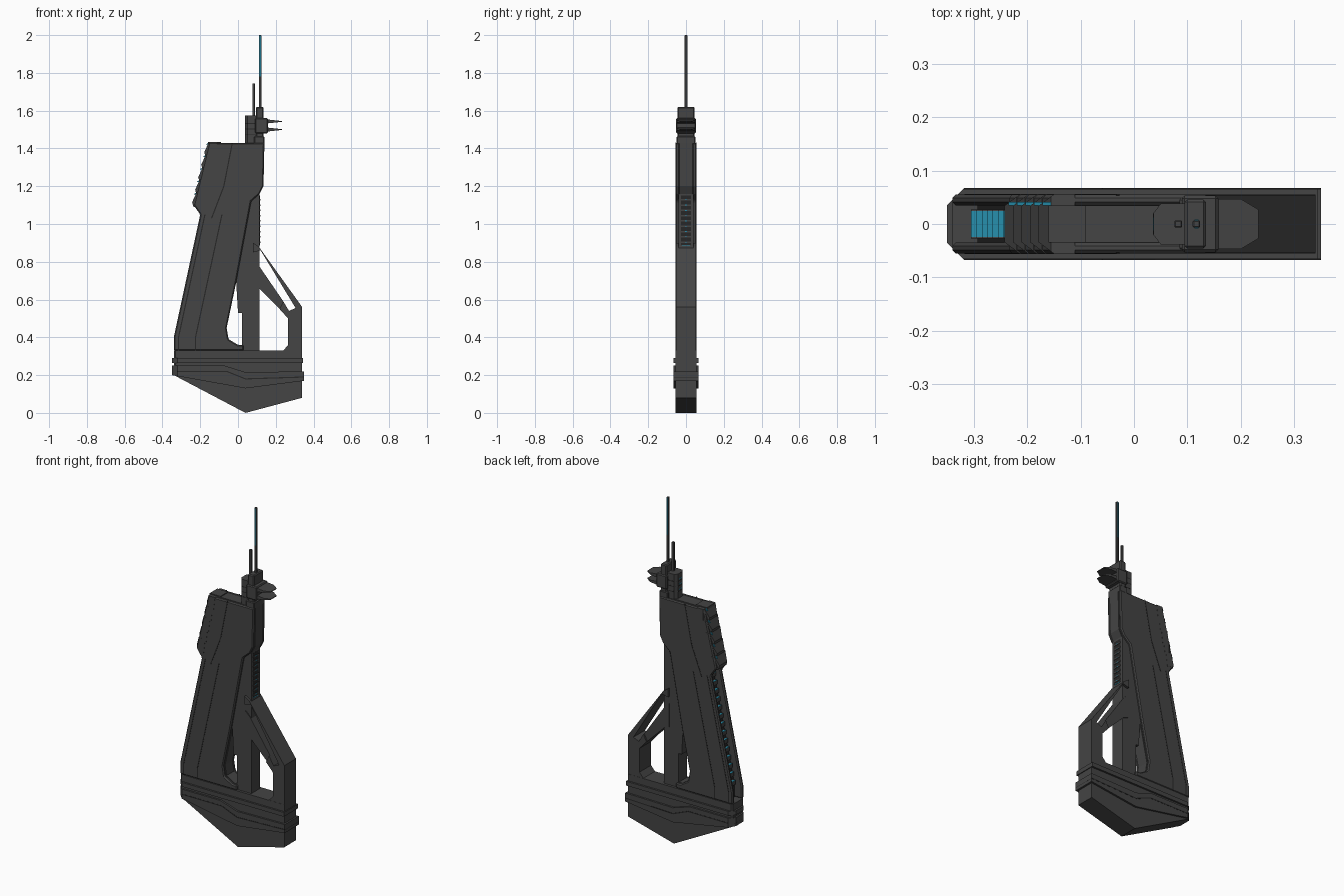
import bpy, bmesh
from mathutils import Vector

cube = bpy.data.objects.get("Cube")
if cube:
    bpy.data.objects.remove(cube, do_unlink=True)


def material(name, red, green, blue):
    mat = bpy.data.materials.new(name)
    mat.use_nodes = True
    colour = (red, green, blue, 1)
    mat.diffuse_color = colour
    mat.node_tree.nodes["Principled BSDF"].inputs["Base Color"].default_value = colour
    return mat


CHARCOAL = material("charcoal", .058, .058, .058)
DARK = material("dark seam", .02, .02, .02)
CYAN = material("cyan glow", .02, .28, .42)

# Shared dimensions: half depths, base seat, top face and right side
HALF, BAND, CHANNEL = .055, .066, .035
SEAT, TOP, RIGHT = .33, 1.43, .34
SIDES = (("left", 1), ("right", -1))


def prism(name, outline, near, far, mat=CHARCOAL, cuts=(), bevel=0):
    """Extrude an x-z outline from y = near to y = far, then trim it with planes."""
    bm = bmesh.new()
    face = bm.faces.new([bm.verts.new((x, near, z)) for x, z in outline])
    extruded = bmesh.ops.extrude_face_region(bm, geom=[face])["geom"]
    moved = [part for part in extruded if isinstance(part, bmesh.types.BMVert)]
    bmesh.ops.translate(bm, vec=(0, far - near, 0), verts=moved)
    bmesh.ops.recalc_face_normals(bm, faces=bm.faces)
    for point, normal in cuts:
        cut = bmesh.ops.bisect_plane(bm, geom=bm.verts[:] + bm.edges[:] + bm.faces[:],
                                     plane_co=point, plane_no=normal, clear_outer=True)
        rim = [part for part in cut["geom_cut"] if isinstance(part, bmesh.types.BMEdge)]
        bmesh.ops.edgeloop_fill(bm, edges=rim)
    bmesh.ops.recalc_face_normals(bm, faces=bm.faces)
    mesh = bpy.data.meshes.new(name)
    bm.to_mesh(mesh)
    bm.free()
    mesh.materials.append(mat)
    part = bpy.data.objects.new(name, mesh)
    bpy.context.collection.objects.link(part)
    if bevel:
        modifier = part.modifiers.new("edge", "BEVEL")
        modifier.width, modifier.segments = bevel, 1


def slab(name, outline, half, **options):
    prism(name, outline, -half, half, **options)


def box(name, left, right, bottom, top, half, **options):
    slab(name, [(left, bottom), (right, bottom), (right, top), (left, top)], half, **options)


def trim(x, half, slope):
    """Matching planes that cut off the two corners on either side of y = 0."""
    return [(Vector((x, side * half, 0)), Vector((slope, side, 0)).normalized())
            for name, side in SIDES]


def ribbon(path, width=.006):
    """Quads of constant width along an x-z path."""
    for start, end in zip(path, path[1:]):
        start, end = Vector(start), Vector(end)
        across = (end - start).orthogonal().normalized() * width / 2
        yield [start + across, start - across, end - across, end + across]


def seam(name, path):
    """Thin dark panel line on both broad sides."""
    for quad in ribbon(path):
        for label, side in SIDES:
            prism(name + "_" + label, quad, side * (HALF - .002), side * (HALF + .001), mat=DARK)


def shift(path, distance):
    return [(x + distance, z) for x, z in path]


# Stock base and its raised bands
nose = trim(-.32, BAND, -1)
slab("stock_base", [(-RIGHT, SEAT), (-RIGHT, .2), (.04, 0), (RIGHT, .08), (RIGHT, SEAT)],
     HALF, cuts=nose)
box("upper_band", -.35, .345, .265, .29, BAND, cuts=nose)
slab("lower_band", [(-.35, .25), (-.07, .25), (.04, .215), (.35, .22),
                    (.35, .17), (.04, .13), (-.35, .2)], BAND, cuts=nose)
for quad in ribbon([(-.35, .22), (-.06, .22), (.04, .18), (.35, .19)]):
    slab("band_seam", quad, BAND + .001, mat=DARK, cuts=nose)

# Main body: two side plates around a core, leaving a channel on the long edge
back_edge = [(-RIGHT, SEAT), (-RIGHT, .4), (-.2, 1.05), (-.235, 1.1), (-.155, TOP)]
core_edge = shift(back_edge, .05)
open_edge = [(.14, TOP), (.135, 1.2), (.115, 1.16), (.07, 1.12), (-.01, .69),
             (-.06, .45), (-.05, .39), (0, .36), (.03, .36), (.03, SEAT)]
for label, side in SIDES:
    prism("side_plate_" + label, back_edge + open_edge, side * CHANNEL, side * HALF, bevel=.006)
slab("body_core", core_edge + open_edge, CHANNEL)
for quad in ribbon(core_edge[:3]):
    slab("channel_floor", quad, CHANNEL, mat=DARK)

# Glowing rungs along the channel
rungs = 14
for i in range(rungs):
    x, z = Vector(core_edge[1]).lerp(Vector(core_edge[2]), (i + .5) / rungs)
    box("channel_rung", x - .02, x + .01, z - .012, z + .012, .027)
    box("rung_light", x - .02, x - .01, z + .01, z + .014, .024, mat=CYAN)

# Stepped cooling ridges on the upper shoulder
ridges = 5
rise = (TOP - back_edge[3][1]) / ridges
for i in range(ridges):
    x, z = Vector(back_edge[3]).lerp(Vector(back_edge[4]), i / ridges)
    top = z + rise
    slab("cooling_ridge", [(x + .05, z - .02), (x, z - .01), (x - .008, z + .015),
                           (x + .015, top), (x + .06, top)],
         HALF + .001, cuts=trim(x + .02, HALF, -.75))
    prism("ridge_light", [(x, top - .01), (x + .015, top - .01), (x + .015, top + .002)],
          CHANNEL, CHANNEL + .006, mat=CYAN)
box("shoulder_cap", -.16, -.09, TOP - .05, TOP + .005, CHANNEL)

# Panel lines
seam("edge_seam", shift(back_edge[:3], .025))
seam("middle_seam", shift(back_edge[:3], .115))
seam("shoulder_seam", [(-.03, TOP), (-.075, 1.2), (-.14, 1.03)])

# Inner rail with small lights facing the open side
rail = .115
slab("rail", [(.02, SEAT), (rail, SEAT), (rail, 1.16), (.05, 1.16),
              (-.01, .7), (0, .53), (.02, .53)], .04)
box("rail_inlay", .1, rail + .001, .89, 1.15, .026, mat=DARK)
for i in range(9):
    z = .9 + i * .028
    box("rail_rung", .1, rail + .003, z, z + .008, .026)
    box("rail_light", .1, rail + .004, z + .002, z + .006, .005, mat=CYAN)
box("rail_end_light", .1, rail + .002, .886, .89, .02, mat=CYAN)

# Handle: outer arm and grip, with an inner strut closing the slot
slab("handle", [(.08, .9), (.11, .88), (RIGHT, .56), (RIGHT, SEAT), (.24, SEAT),
                (.265, .36), (.265, .5), (.22, .55), (.24, .59), (.27, .54),
                (.305, .555), (.12, .86), (.08, .85)], HALF - .001)
slab("handle_strut", [(.08, .81), (.11, .78), (.24, .59), (.22, .55), (.11, .66), (.08, .67)],
     .045)

# Muzzle blocks on the top face
front_corners = trim(.05, .038, -1.3)
box("front_block", .037, .1, TOP, 1.575, .038, cuts=front_corners)
box("centre_block", .095, .135, TOP, 1.62, .046, bevel=.005)
box("centre_collar", .09, .158, 1.48, 1.56, .053, bevel=.005)
box("block_foot", .085, .14, TOP - .01, TOP + .035, .05, bevel=.005)
for i in range(3):
    z = TOP + .04 + i * .03
    box("block_groove", .036, .09, z, z + .005, .0385, mat=DARK, cuts=front_corners)
    box("block_light", .036, .04, z + .01, z + .014, .012, mat=CYAN)

# Two tapered fins
for z in (1.5, 1.543):
    slab("muzzle_fin", [(.15, z - .011), (.15, z + .011), (.233, z + .002), (.233, z - .002)],
         .047, cuts=trim(.2, .047, .6))

# Twin rods, the long one with a glowing strip
rod = .007
for name, x, top in (("short_rod", .083, 1.745), ("long_rod", .117, 2)):
    box(name, x - rod, x + rod, 1.5, top, rod, bevel=.002)
for label, side in SIDES:
    for quad in ribbon([(.117, 1.78), (.117, 1.998)], rod):
        prism("rod_strip_" + label, quad, side * .005, side * .008, mat=CYAN)
